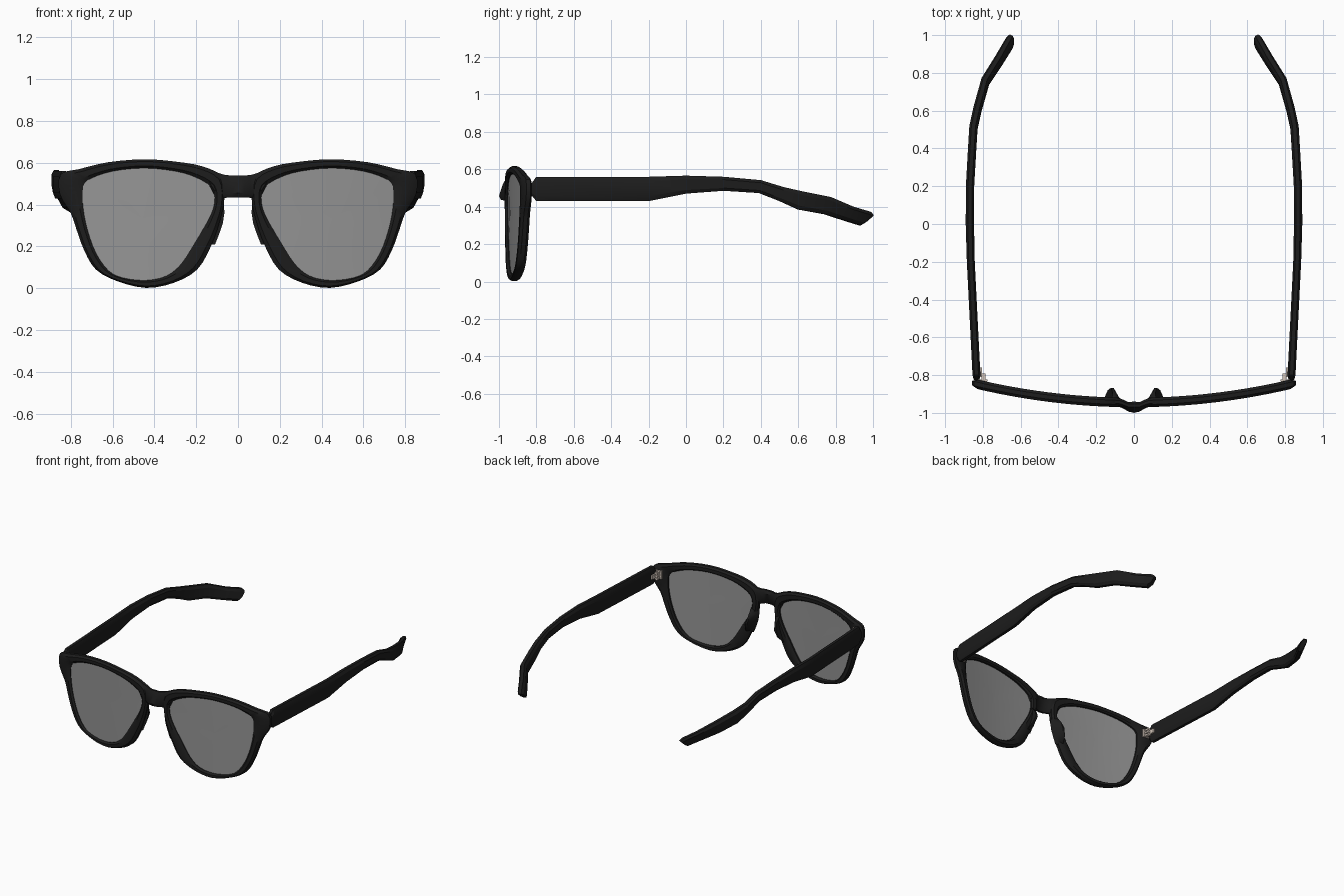
import bpy, bmesh, math
from mathutils import Vector

if "Cube" in bpy.data.objects:
    bpy.data.objects.remove(bpy.data.objects["Cube"])


def material(name, color):
    m = bpy.data.materials.new(name)
    m.diffuse_color = color
    m.use_nodes = True
    m.node_tree.nodes["Principled BSDF"].inputs["Base Color"].default_value = m.diffuse_color
    return m


BLACK = material("black plastic", (0.012, 0.012, 0.012, 1))
GLASS = material("tinted lens", (0.3, 0.3, 0.3, 0.6))
METAL = material("hinge metal", (0.65, 0.56, 0.49, 1))


def finish(name, bm, mat, mirror=True, angle=35):
    bmesh.ops.recalc_face_normals(bm, faces=bm.faces)
    me = bpy.data.meshes.new(name)
    bm.to_mesh(me)
    bm.free()
    ob = bpy.data.objects.new(name, me)
    bpy.context.collection.objects.link(ob)
    me.materials.append(mat)
    if mirror:
        mod = ob.modifiers.new("Mirror", 'MIRROR')
        mod.use_mirror_merge = False
    bpy.ops.object.select_all(action='DESELECT')
    ob.select_set(True)
    bpy.context.view_layer.objects.active = ob
    bpy.ops.object.shade_smooth_by_angle(angle=math.radians(angle))
    return ob


def loft(name, rings, mat, closed=False, mirror=True, angle=35):
    bm = bmesh.new()
    vs = [[bm.verts.new(p) for p in r] for r in rings]
    n, k = len(vs), len(vs[0])
    for i in range(n if closed else n - 1):
        a, b = vs[i], vs[(i + 1) % n]
        for j in range(k):
            bm.faces.new((a[j], a[(j + 1) % k], b[(j + 1) % k], b[j]))
    if not closed:
        bm.faces.new(vs[0])
        bm.faces.new(vs[-1])
    return finish(name, bm, mat, mirror, angle)


def smooth_loop(pts, steps):
    """Closed Catmull-Rom curve through the points."""
    out, n = [], len(pts)
    for i in range(n):
        a, b, c, d = (Vector(pts[(i + o) % n]) for o in (-1, 0, 1, 2))
        for s in range(steps):
            t = s / steps
            out.append(0.5 * (2 * b + (c - a) * t + (2 * a - 5 * b + 4 * c - d) * t * t
                              + (3 * b - a - 3 * c + d) * t ** 3))
    return out


def wrap(x):
    """Depth of the curved front at a given x."""
    return -0.945 + 0.14 * x * x


# Rim: inner (x, z) and outer (x, z) outlines in pairs, end piece included
PAIRS = [
    (0.112, 0.41, 0.065, 0.43), (0.125, 0.48, 0.08, 0.535), (0.20, 0.53, 0.17, 0.583),
    (0.30, 0.56, 0.30, 0.606), (0.45, 0.575, 0.45, 0.617), (0.60, 0.56, 0.62, 0.603),
    (0.70, 0.527, 0.76, 0.57), (0.735, 0.50, 0.848, 0.545), (0.743, 0.46, 0.852, 0.45),
    (0.74, 0.38, 0.80, 0.36), (0.72, 0.28, 0.772, 0.28), (0.68, 0.17, 0.735, 0.18),
    (0.62, 0.085, 0.68, 0.09), (0.55, 0.05, 0.58, 0.035), (0.44, 0.038, 0.44, 0.002),
    (0.34, 0.06, 0.305, 0.027), (0.27, 0.12, 0.195, 0.09), (0.20, 0.23, 0.13, 0.20),
    (0.14, 0.33, 0.087, 0.32)]
inner = smooth_loop([p[:2] for p in PAIRS], 3)
outer = smooth_loop([p[2:] for p in PAIRS], 3)
SECTION = [(0, -.5), (.25, -1), (.75, -1), (1, -.45), (1, .45), (.75, 1), (.2, 1), (0, .6)]
rings = []
for a, b in zip(inner, outer):
    ring = []
    for t, d in SECTION:
        p = a.lerp(b, t)
        ring.append((p.x, wrap(p.x) + 0.025 * d, p.y))
    rings.append(ring)
loft("front_rim", rings, BLACK, closed=True)

# Lenses: thin curved discs seated in the rims
mid = sum(inner, Vector((0, 0))) / len(inner)
discs = []
for off, scales in ((-0.008, (0.02, 0.35, 0.7, 1.02)), (0.004, (1.02, 0.7, 0.35, 0.02))):
    for s in scales:
        pts = [mid.lerp(p, s) for p in inner]
        discs.append([(p.x, wrap(p.x) + off, p.y) for p in pts])
loft("lens", discs, GLASS)

# Bridge: x, bottom z, top z, front y, thickness
half = [(0.03, .435, .54, -.993, .036), (0.055, .433, .541, -.978, .038),
        (0.08, .43, .547, -.967, .042), (0.115, .45, .56, -.966, .044),
        (0.16, .535, .577, -.962, .04)]
stations = [(-s[0],) + s[1:] for s in reversed(half)]
stations += [(0, .435, .54, -1.0, .04)] + half
rings = []
for x, z0, z1, y, t in stations:
    lean = 0.02 * max(0, 1 - abs(x) / 0.1)
    h = z1 - z0
    rings.append([(x, y, z0 + .2 * h), (x, y + lean, z1 - .2 * h), (x, y + lean + .3 * t, z1),
                  (x, y + lean + .7 * t, z1), (x, y + lean + t, z1 - .2 * h),
                  (x, y + t, z0 + .2 * h), (x, y + .7 * t, z0), (x, y + .3 * t, z0)])
loft("bridge", rings, BLACK, mirror=False)

# Nose pads: curved fins on the nose side of the rims: x, z, backward reach
rings = []
for x, z, r in ((0.082, .40, .02), (0.08, .36, .055), (0.088, .31, .078),
                (0.105, .26, .065), (0.125, .21, .02)):
    y = -0.945
    rings.append([(x - .015, y, z), (x - .004, y + .4 * r, z), (x + .02, y + r, z),
                  (x + .034, y + r, z), (x + .03, y + .55 * r, z), (x + .03, y, z)])
loft("nose_pad", rings, BLACK, angle=50)

# Temple arms: bottom y, top y, centre x, bottom z, top z, thickness
ARM = [(-.825, -.825, .833, .46, .525, .03), (-.80, -.80, .834, .43, .56, .042),
       (-.20, -.20, .864, .43, .56, .042), (0, 0, .869, .47, .566, .044),
       (.2, .2, .868, .485, .56, .044), (.39, .40, .857, .473, .542, .044),
       (.5, .52, .850, .43, .505, .044), (.60, .62, .828, .385, .482, .044),
       (.74, .77, .787, .36, .452, .044), (.85, .89, .713, .325, .40, .044),
       (.93, .985, .66, .30, .372, .042), (.95, 1.0, .65, .312, .355, .034)]
rings = []
for i, (yb, yt, x, z0, z1, w) in enumerate(ARM):
    p, q = ARM[max(i - 1, 0)], ARM[min(i + 1, len(ARM) - 1)]
    d = Vector((q[2] - p[2], q[0] - p[0])).normalized()
    ring = []
    for u, v in ((-.5, .2), (-.5, .8), (-.25, 1), (.25, 1),
                 (.5, .8), (.5, .2), (.25, 0), (-.25, 0)):
        ring.append((x + u * w * d.y, yb + (yt - yb) * v - u * w * d.x, z0 + (z1 - z0) * v))
    rings.append(ring)
loft("temple_arm", rings, BLACK, angle=25)


def box(bm, center, size):
    geo = bmesh.ops.create_cube(bm, size=1)["verts"]
    for v in geo:
        v.co = Vector(center) + Vector(v.co[i] * size[i] for i in range(3))


# Hinges: frame plate, knuckles, pin and temple leaf
bm = bmesh.new()
box(bm, (.80, -.828, .495), (.05, .012, .06))
box(bm, (.81, -.785, .495), (.012, .05, .03))
for z in (.475, .495, .515):
    box(bm, (.797, -.808, z), (.022, .034, .013))
pin = bmesh.ops.create_cone(bm, cap_ends=True, segments=10, radius1=.007, radius2=.007, depth=.062)
bmesh.ops.translate(bm, verts=pin["verts"], vec=(.797, -.80, .495))
finish("hinge", bm, METAL)
